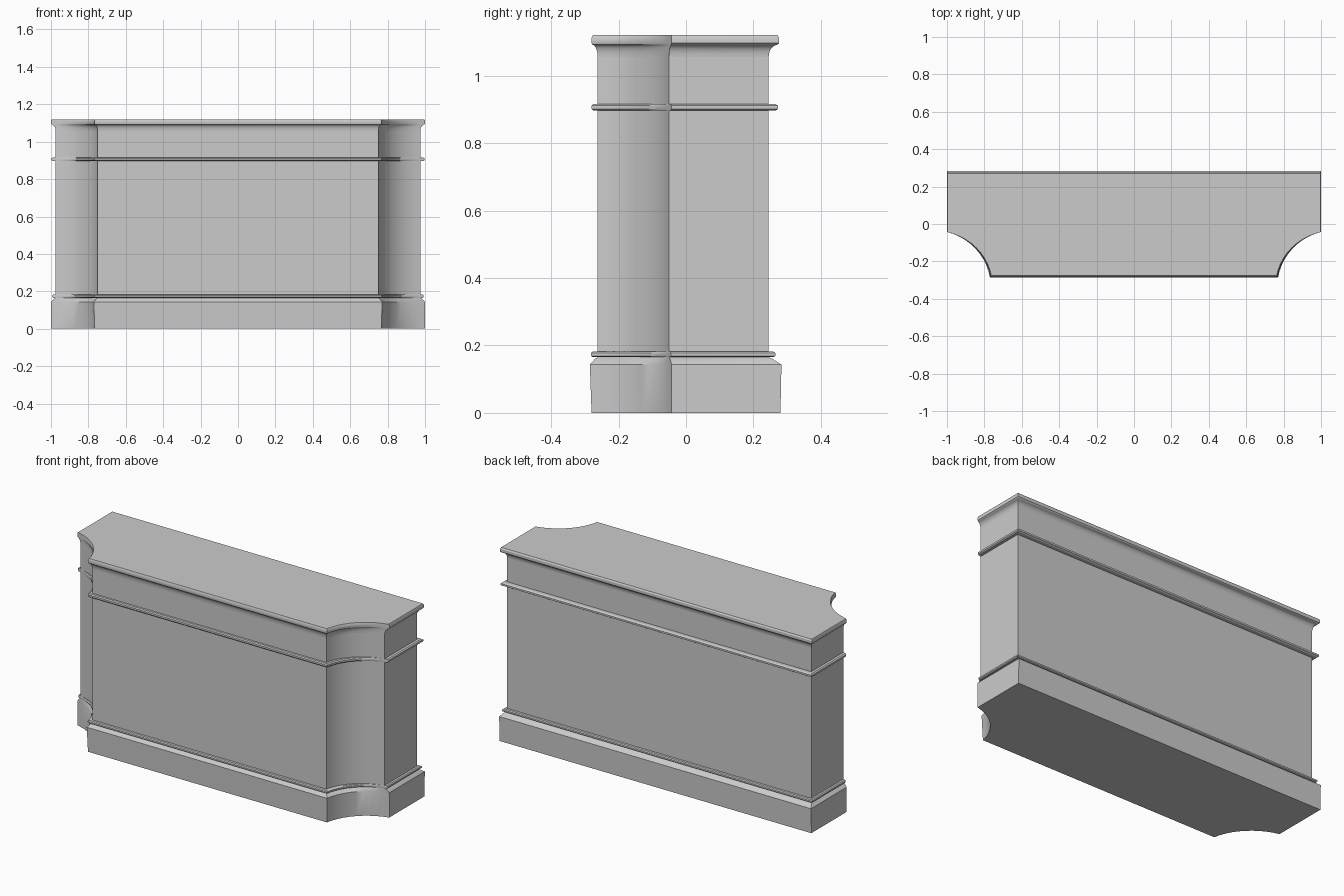
import bpy, bmesh, math

if "Cube" in bpy.data.objects:
    bpy.data.objects.remove(bpy.data.objects["Cube"])

# Single stone colour
stone = bpy.data.materials.new("light grey stone")
stone.use_nodes = True
GREY = (0.6, 0.6, 0.6, 1)
stone.diffuse_color = GREY
stone.node_tree.nodes["Principled BSDF"].inputs["Base Color"].default_value = GREY

ARC_STEPS = 10
ARC_FROM, ARC_TO = math.radians(76), math.radians(10)


def outline(side, front, back):
    """Counter plan with scooped front corners, grown outward from the body."""
    w, yf, yb = 0.975 + side, -0.262 - front, 0.245 + back
    xf, ys = 0.75 + front * 0.9, -0.05 + side * 0.3
    half = [(w, yb)]
    for i in range(ARC_STEPS + 1):
        a = ARC_FROM + (ARC_TO - ARC_FROM) * i / ARC_STEPS
        u = (math.cos(a) - math.cos(ARC_FROM)) / (math.cos(ARC_TO) - math.cos(ARC_FROM))
        v = (math.sin(a) - math.sin(ARC_TO)) / (math.sin(ARC_FROM) - math.sin(ARC_TO))
        half.append((w + (xf - w) * u, yf + (ys - yf) * v))
    return half + [(-x, y) for x, y in reversed(half)]


def loft(name, levels, cap_bottom=False, cap_top=False):
    """Skin the plan through levels of (side, front, back, height)."""
    bm = bmesh.new()
    rings = [[bm.verts.new((x, y, z)) for x, y in outline(s, f, b)]
             for s, f, b, z in levels]
    n = len(rings[0])
    for low, high in zip(rings, rings[1:]):
        for i in range(n):
            j = (i + 1) % n
            # Plan runs clockwise seen from above
            bm.faces.new((low[j], low[i], high[i], high[j]))
    if cap_bottom:
        bm.faces.new(rings[0])
    if cap_top:
        bm.faces.new(list(reversed(rings[-1])))
    mesh = bpy.data.meshes.new(name)
    bm.to_mesh(mesh)
    bm.free()
    mesh.materials.append(stone)
    obj = bpy.data.objects.new(name, mesh)
    bpy.context.collection.objects.link(obj)
    bpy.ops.object.select_all(action="DESELECT")
    obj.select_set(True)
    bpy.context.view_layer.objects.active = obj
    bpy.ops.object.shade_smooth_by_angle(angle=math.radians(30))
    return obj


def bead(name, z, height, side, front, back):
    """Thin projecting moulding with chamfered edges."""
    lip = height * 0.25
    return loft(name, [
        (0, 0, 0, z),
        (side * 0.7, front * 0.7, back * 0.7, z),
        (side, front, back, z + lip),
        (side, front, back, z + height - lip),
        (side * 0.7, front * 0.7, back * 0.7, z + height),
        (0, 0, 0, z + height)])


# Plinth with sloped shoulder
loft("plinth", [
    (0.025, 0.018, 0.035, 0),
    (0.025, 0.023, 0.038, 0.143),
    (0.01, 0.008, 0.012, 0.16),
    (0, 0, 0, 0.165)], cap_bottom=True)

# Lower bead, body panel, upper bead, frieze
bead("lower_bead", 0.165, 0.017, 0.018, 0.02, 0.02)
loft("body", [(0, 0, 0, 0.182), (0, 0, 0, 0.896)])
bead("upper_bead", 0.896, 0.02, 0.022, 0.018, 0.028)
loft("frieze", [(0, 0, 0, 0.916), (0, 0, 0, 1.055)])

# Cornice: cove flaring into a thin countertop
cove = []
for i in range(6):
    a = math.radians(15 * i)
    t = 1 - math.cos(a)
    cove.append((0.021 * t, 0.015 * t, 0.026 * t, 1.055 + 0.036 * math.sin(a)))
loft("cornice", cove + [
    (0.021, 0.016, 0.027, 1.092),
    (0.025, 0.018, 0.031, 1.096),
    (0.025, 0.018, 0.031, 1.112),
    (0.021, 0.014, 0.026, 1.12)], cap_top=True)
